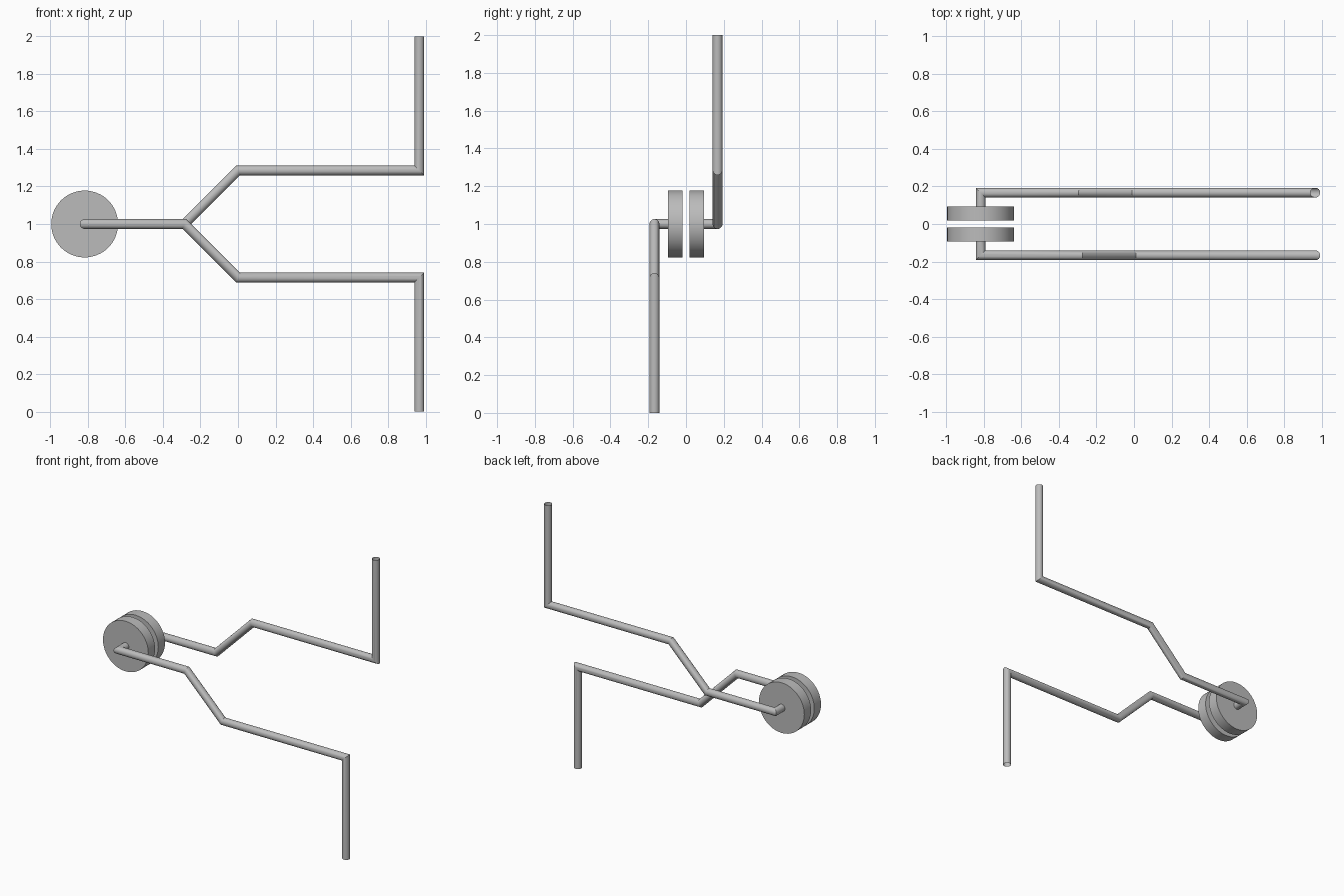
import bpy, bmesh, math
from mathutils import Vector

cube = bpy.data.objects.get("Cube")
if cube:
    bpy.data.objects.remove(cube, do_unlink=True)

# One plain grey for everything
grey = bpy.data.materials.new("plain_grey")
grey.use_nodes = True
grey.diffuse_color = (0.5, 0.5, 0.5, 1)
grey.node_tree.nodes["Principled BSDF"].inputs["Base Color"].default_value = (0.5, 0.5, 0.5, 1)

AXIS_X, MID_Z = -0.817, 1.0
WIRE_R, WIRE_Y = 0.026, 0.167
DISC_R, DISC_IN, DISC_OUT = 0.178, 0.018, 0.094


def finish(bm, name):
    bmesh.ops.recalc_face_normals(bm, faces=bm.faces)
    mesh = bpy.data.meshes.new(name)
    bm.to_mesh(mesh)
    bm.free()
    mesh.materials.append(grey)
    obj = bpy.data.objects.new(name, mesh)
    bpy.context.collection.objects.link(obj)
    bpy.ops.object.select_all(action='DESELECT')
    obj.select_set(True)
    bpy.context.view_layer.objects.active = obj
    bpy.ops.object.shade_smooth_by_angle(angle=math.radians(30))
    return obj


def tube(name, path, radius, sides=24):
    """Open-ended round tube with mitred corners along a polyline."""
    pts = [Vector(p) for p in path]
    dirs = [(b - a).normalized() for a, b in zip(pts, pts[1:])]
    u = dirs[0].orthogonal().normalized()
    v = dirs[0].cross(u)
    ring = [pts[0] + radius * (math.cos(t) * u + math.sin(t) * v)
            for t in (2 * math.pi * i / sides for i in range(sides))]
    bm = bmesh.new()
    last = [bm.verts.new(p) for p in ring]
    for i, d in enumerate(dirs):
        # slide the ring along the segment until it meets the mitre plane
        n = d + dirs[i + 1] if i + 1 < len(dirs) else d
        ring = [p + d * ((pts[i + 1] - p).dot(n) / d.dot(n)) for p in ring]
        new = [bm.verts.new(p) for p in ring]
        for k in range(sides):
            j = (k + 1) % sides
            bm.faces.new((last[k], last[j], new[j], new[k]))
        last = new
    return finish(bm, name)


def disc(name, y0, y1, sides=64):
    """Solid disc whose axis runs along y."""
    bm = bmesh.new()
    rim = [bm.verts.new((AXIS_X + DISC_R * math.cos(t), y0, MID_Z + DISC_R * math.sin(t)))
           for t in (2 * math.pi * i / sides for i in range(sides))]
    face = bm.faces.new(rim)
    out = bmesh.ops.extrude_face_region(bm, geom=[face], use_keep_orig=True)
    moved = [g for g in out["geom"] if isinstance(g, bmesh.types.BMVert)]
    bmesh.ops.translate(bm, verts=moved, vec=(0, y1 - y0, 0))
    return finish(bm, name)


# Front disc and lead turn down, back disc and lead turn up
for label, s in (("front", -1), ("back", 1)):
    disc(label + "_disc", s * DISC_IN, s * DISC_OUT)
    y, step = s * WIRE_Y, MID_Z + s * 0.285
    tube(label + "_wire", [
        (AXIS_X, s * DISC_OUT, MID_Z),
        (AXIS_X, y, MID_Z),
        (-0.285, y, MID_Z),
        (0, y, step),
        (0.966, y, step),
        (0.966, y, MID_Z + s),
    ], WIRE_R)
